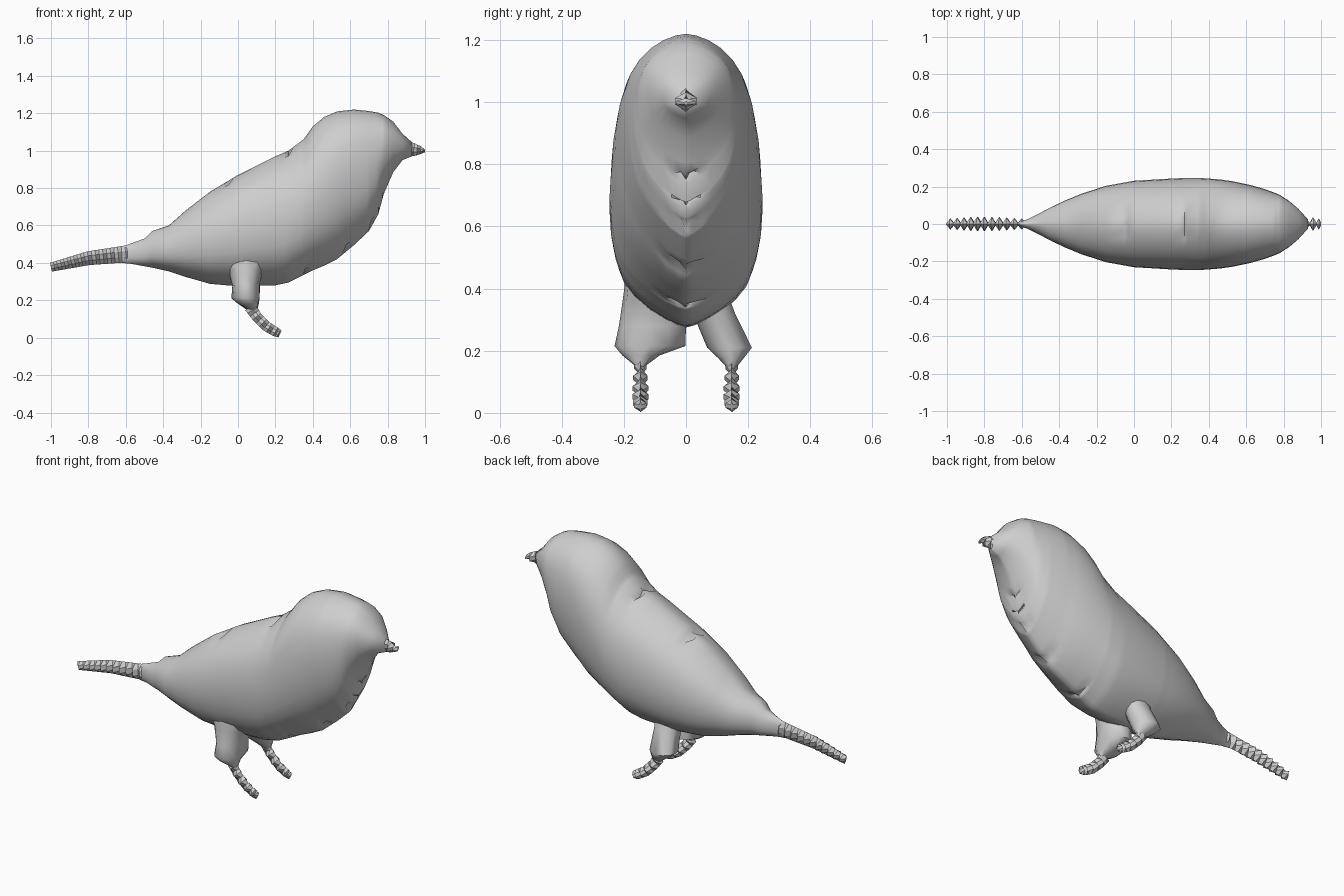
import bpy, bmesh, math
from mathutils import Vector

cube = bpy.data.objects.get("Cube")
if cube:
    bpy.data.objects.remove(cube, do_unlink=True)

grey = bpy.data.materials.new("plain grey")
grey.use_nodes = True
grey.diffuse_color = (0.62, 0.62, 0.62, 1)
grey.node_tree.nodes["Principled BSDF"].inputs["Base Color"].default_value = (0.62, 0.62, 0.62, 1)


def loft(name, rings, angle):
    """Skin a list of equal-length point rings and close both ends."""
    bm = bmesh.new()
    loops = [[bm.verts.new(p) for p in ring] for ring in rings]
    count = len(loops[0])
    for a, b in zip(loops, loops[1:]):
        for i in range(count):
            j = (i + 1) % count
            bm.faces.new((a[i], a[j], b[j], b[i]))
    bm.faces.new(loops[0][::-1])
    bm.faces.new(loops[-1])
    bmesh.ops.recalc_face_normals(bm, faces=bm.faces)
    mesh = bpy.data.meshes.new(name)
    bm.to_mesh(mesh)
    bm.free()
    obj = bpy.data.objects.new(name, mesh)
    bpy.context.collection.objects.link(obj)
    mesh.materials.append(grey)
    bpy.ops.object.select_all(action='DESELECT')
    obj.select_set(True)
    bpy.context.view_layer.objects.active = obj
    bpy.ops.object.shade_smooth_by_angle(angle=math.radians(angle))


def sample(table, x):
    """Linear lookup in rows that start with their position."""
    for a, b in zip(table, table[1:]):
        if x <= b[0]:
            t = max(0, (x - a[0]) / (b[0] - a[0]))
            return [p + (q - p) * t for p, q in zip(a[1:], b[1:])]
    return list(table[-1][1:])


# Body: position, ridge height, belly height, half width
BODY = [
    (-.62, .487, .40, .01), (-.57, .505, .395, .025), (-.50, .53, .382, .06),
    (-.46, .57, .375, .082), (-.37, .60, .355, .125), (-.28, .68, .325, .162),
    (-.15, .78, .288, .204), (0, .87, .275, .231), (.2, .97, .28, .243),
    (.27, 1.0, .295, .246), (.35, 1.06, .335, .246), (.40, 1.13, .36, .243),
    (.46, 1.18, .385, .238), (.53, 1.21, .42, .228), (.62, 1.22, .495, .209),
    (.70, 1.212, .57, .186), (.75, 1.203, .66, .168), (.78, 1.19, .77, .155),
    (.83, 1.155, .885, .123), (.88, 1.09, .95, .08), (.93, 1.045, .97, .025),
]
BACK_NOTCHES = (-.05, .27)
BREAST_NOTCHES = (.36, .58, .71, .752, .775)
SIDES = 32

stations = {row[0] for row in BODY}
for x in BACK_NOTCHES + BREAST_NOTCHES:
    stations |= {x - .02, x, x + .02}
rings = []
for x in sorted(stations):
    top, low, half = sample(BODY, x)
    # The head and breast are fullest above their middle
    lift = (top - low) * min(.07, max(0, (x - .4) * .35))
    ring = []
    for i in range(SIDES):
        a = math.tau * i / SIDES
        s, c = math.sin(a), math.cos(a)
        # Round flanks that taper to a ridge, most sharply along the belly
        power = .92 + max(0, abs(c) - .55) * (1.1 if c < 0 else .5)
        p = Vector((x, half * math.copysign(abs(s) ** power, s),
                    (top + low) / 2 + (top - low) / 2 * c + lift * s * s))
        # Small pits on both sides of the ridge line
        if x in BACK_NOTCHES and min(i, SIDES - i) == 1:
            p.z -= .035
        if x in BREAST_NOTCHES and abs(i - SIDES // 2) == 1:
            p += Vector((-.015, 0, .025))
        ring.append(p)
    rings.append(ring)
loft("body", rings, 70)


def beaded(name, path, y, beads, wide):
    """Thin limb of diamond beads; path rows are x, z and half thickness."""
    rings = []
    steps = beads * 2
    rows = [(i / (len(path) - 1), *p) for i, p in enumerate(path)]
    for k in range(steps + 1):
        t = k / steps
        x, z, h = sample(rows, t)
        x0, z0, _ = sample(rows, max(0, t - .05))
        x1, z1, _ = sample(rows, min(1, t + .05))
        across = Vector((z0 - z1, 0, x1 - x0)).normalized() * h
        w = wide * (.7 + .3 * math.sin(math.pi * t)) if k % 2 else wide * .15
        c = Vector((x, y, z))
        side = Vector((0, w, 0))
        rings.append([c + across, c + across * .35 + side, c - across * .35 + side,
                      c - across, c - across * .35 - side, c + across * .35 - side])
    loft(name, rings, 30)


beaded("tail", [(-1, .377, .024), (-.8, .425, .037), (-.58, .45, .046)], 0, 11, .038)
beaded("beak", [(.89, 1.013, .042), (.94, 1.005, .035), (.975, 1.002, .022), (1, .997, .006)],
       0, 3, .036)


# Thighs: each ring is height, x centre, x radius, y centre, y radius
def thigh(name, rows):
    rings = []
    for z, x, rx, y, ry in rows:
        rings.append([Vector((x + rx * math.cos(math.tau * i / 12),
                              y + ry * math.sin(math.tau * i / 12), z))
                      for i in range(12)])
    loft(name, rings, 60)


thigh("right_thigh", [(.54, .05, .18, -.115, .06), (.43, .045, .13, -.11, .085),
                      (.36, .04, .092, -.11, .094), (.28, .042, .072, -.108, .108),
                      (.215, .04, .075, -.116, .114),
                      (.185, .05, .055, -.145, .06), (.15, .08, .02, -.147, .015)])
thigh("left_thigh", [(.42, .06, .1, .05, .07), (.32, .05, .07, .09, .068),
                     (.21, .04, .075, .14, .072),
                     (.175, .06, .05, .145, .04), (.14, .08, .02, .147, .01)])

# Feet, with toes resting on the floor
for name, y in (("right_foot", -.147), ("left_foot", .147)):
    beaded(name, [(.065, .165, .032), (.10, .113, .028), (.15, .062, .027),
                  (.20, .032, .026), (.225, .02, .02)], y, 6, .026)
